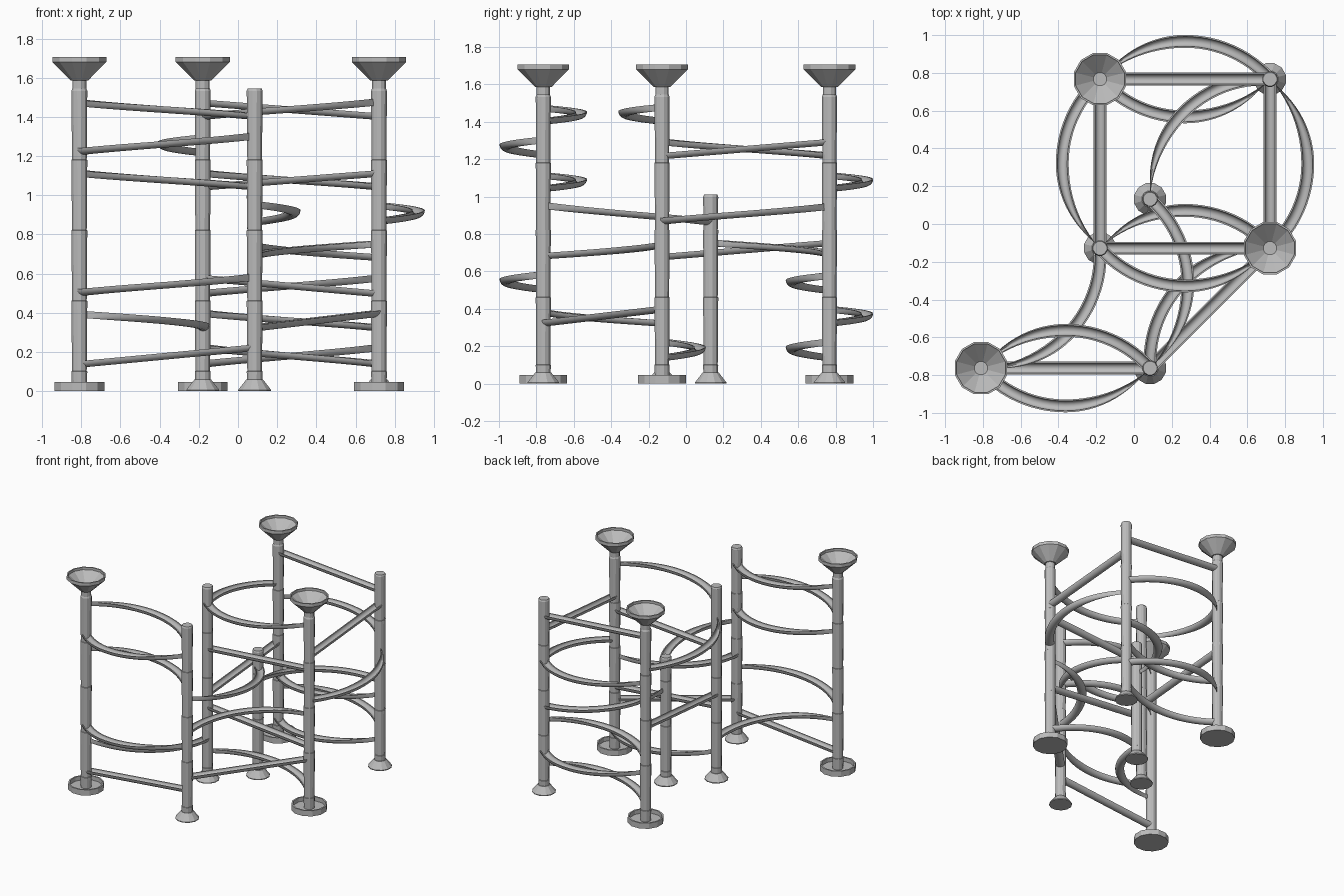
import bpy, bmesh, math
from mathutils import Vector

cube = bpy.data.objects.get("Cube")
if cube:
    bpy.data.objects.remove(cube)

grey = bpy.data.materials.new("light_grey")
grey.use_nodes = True
COLOUR = (0.5, 0.5, 0.5, 1)
grey.diffuse_color = COLOUR
grey.node_tree.nodes["Principled BSDF"].inputs["Base Color"].default_value = COLOUR


def finish(name, bm, smooth=False):
    bmesh.ops.recalc_face_normals(bm, faces=bm.faces)
    mesh = bpy.data.meshes.new(name)
    bm.to_mesh(mesh)
    bm.free()
    mesh.materials.append(grey)
    obj = bpy.data.objects.new(name, mesh)
    bpy.context.collection.objects.link(obj)
    if smooth:
        bpy.ops.object.select_all(action='DESELECT')
        obj.select_set(True)
        bpy.context.view_layer.objects.active = obj
        bpy.ops.object.shade_smooth_by_angle(angle=math.radians(35))
    return obj


def bridge(bm, rings, closed):
    """Join neighbouring rings of vertices with quads."""
    for a, b in zip(rings, rings[1:]):
        n = len(a)
        for i in range(n if closed else n - 1):
            j = (i + 1) % n
            bm.faces.new((a[i], a[j], b[j], b[i]))


def turned(name, place, profile, sides=12):
    """Turn a (radius, height) profile around a vertical axis and cap it."""
    bm = bmesh.new()
    rings = []
    for r, z in profile:
        ring = []
        for i in range(sides):
            a = 2 * math.pi * (i + 0.5) / sides
            ring.append(bm.verts.new((place[0] + r * math.cos(a),
                                      place[1] + r * math.sin(a), z)))
        rings.append(ring)
    bridge(bm, rings, True)
    bm.faces.new(rings[0])
    bm.faces.new(rings[-1])
    return finish(name, bm)


def gutter(name, start, end, z0, z1, bulge=0.0, outer=0.034, inner=0.026):
    """Sweep a half pipe between two posts; bulge > 0 bows to the right of travel."""
    p, q = Vector(start), Vector(end)
    chord = q - p
    side = Vector((chord.y, -chord.x)).normalized()
    steps = 24 if bulge else 1
    path = []
    for i in range(steps + 1):
        t = i / steps
        if bulge:
            half = chord.length / 2
            radius = (half ** 2 + bulge ** 2) / (2 * abs(bulge))
            sweep = math.asin(half / radius)
            a = sweep * (2 * t - 1)
            along = half + radius * math.sin(a)
            off = math.copysign(radius * (math.cos(a) - math.cos(sweep)), bulge)
            tangent = (chord.normalized() * math.cos(a)
                       - side * math.copysign(math.sin(a), bulge))
        else:
            along, off, tangent = chord.length * t, 0, chord.normalized()
        point = p + chord.normalized() * along + side * off
        path.append((point, Vector((tangent.y, -tangent.x)), z0 + (z1 - z0) * t + 0.018))
    segs = 10
    angles = [math.pi * i / segs for i in range(segs + 1)]
    section = [(outer * math.cos(a), -outer * math.sin(a)) for a in angles]
    section += [(inner * math.cos(a), -inner * math.sin(a)) for a in reversed(angles)]
    bm = bmesh.new()
    rings = [[bm.verts.new((c.x + n.x * u, c.y + n.y * u, z + v)) for u, v in section]
             for c, n, z in path]
    bridge(bm, rings, True)
    bm.faces.new(rings[0])
    bm.faces.new(rings[-1])
    return finish(name, bm, True)


POSTS = {
    "front_right": (-0.81, -0.763), "front_middle": (0.085, -0.763),
    "middle_right": (-0.18, -0.128), "middle_left": (0.72, -0.128),
    "back_right": (-0.18, 0.767), "back_left": (0.72, 0.767),
    "short": (0.085, 0.132),
}
FUNNELED = ("front_right", "middle_left", "back_right")

# Posts made of stacked, slightly tapered tubes
for key, place in POSTS.items():
    top = 1.01 if key == "short" else 1.545
    profile = [(0.039, 0.01)]
    joint = 0.1
    while joint < top - 0.1:
        profile += [(0.042, joint), (0.039, joint + 0.002)]
        joint += 0.36
    profile += [(0.042, top - 0.012), (0.037, top)]
    if key in FUNNELED:
        profile.append((0.037, 1.6))
    turned(key + "_post", place, profile)

    if key in FUNNELED:
        # Hollow funnel on top, catch tray at the foot
        turned(key + "_funnel", place, [
            (0.036, 1.585), (0.045, 1.585), (0.143, 1.68), (0.143, 1.705),
            (0.133, 1.705), (0.133, 1.685), (0.036, 1.6)])
        turned(key + "_tray", place, [
            (0.132, 0), (0.132, 0.045), (0.12, 0.045), (0.12, 0.012)])
    else:
        # Flared foot
        turned(key + "_foot", place, [(0.087, 0), (0.087, 0.006), (0.045, 0.058)])

# Tracks: upper post, lower post, upper height, lower height, bow
B = 0.2
TRACKS = [
    ("front_right", "front_middle", 1.47, 1.40, -B),
    ("front_middle", "front_right", 1.30, 1.22, -B),
    ("front_right", "front_middle", 1.11, 1.04, -B),
    ("front_middle", "front_right", 0.58, 0.50, -B),
    ("front_middle", "front_right", 0.22, 0.135, 0),
    ("front_right", "middle_right", 0.39, 0.32, B),
    ("front_middle", "short", 0.95, 0.86, B),
    ("short", "back_left", 0.75, 0.68, -B),
    ("middle_left", "front_middle", 0.75, 0.68, B),
    ("middle_left", "front_middle", 0.395, 0.32, 0),
    ("middle_left", "middle_right", 1.475, 1.40, -B),
    ("middle_left", "middle_right", 1.11, 1.04, 0),
    ("middle_right", "middle_left", 0.575, 0.495, 0),
    ("middle_right", "middle_left", 0.22, 0.135, -B),
    ("back_right", "back_left", 1.47, 1.40, 0),
    ("back_right", "back_left", 1.11, 1.04, -B),
    ("back_left", "back_right", 0.575, 0.495, -B),
    ("back_right", "back_left", 0.395, 0.32, -B),
    ("back_left", "back_right", 0.22, 0.135, -B),
    ("back_left", "middle_left", 1.29, 1.215, 0),
    ("back_left", "middle_left", 0.945, 0.865, -B),
    ("middle_right", "back_right", 1.29, 1.215, -B),
    ("back_right", "middle_right", 0.75, 0.675, 0),
]
for high, low, z0, z1, bow in TRACKS:
    gutter("track_" + high + "_to_" + low, POSTS[high], POSTS[low], z0, z1, bow)
